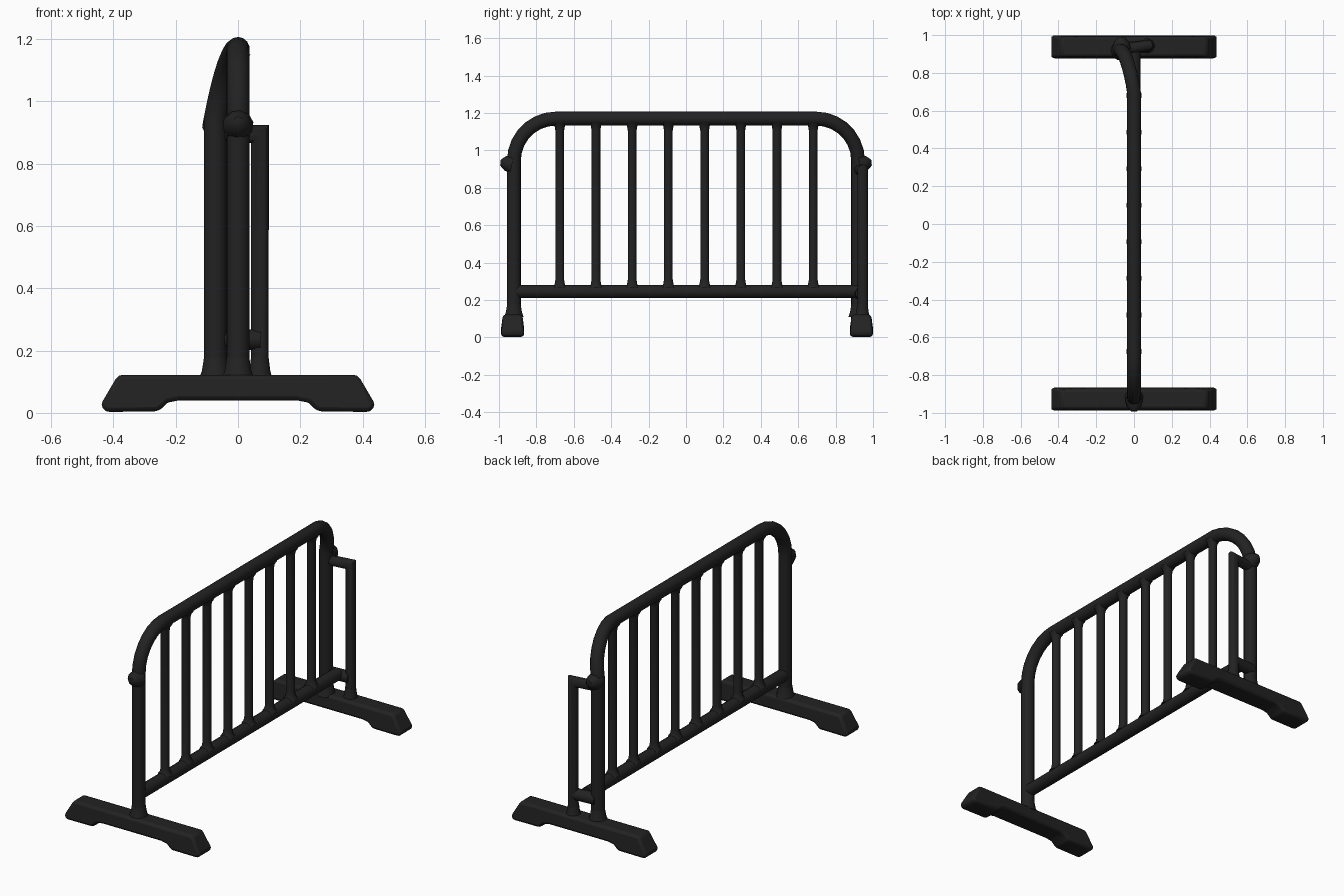
import bpy, bmesh, math
from mathutils import Vector

if "Cube" in bpy.data.objects:
    bpy.data.objects.remove(bpy.data.objects["Cube"])

black = bpy.data.materials.new("matte black")
black.use_nodes = True
black.diffuse_color = (0.016, 0.016, 0.016, 1)
black.node_tree.nodes["Principled BSDF"].inputs["Base Color"].default_value = black.diffuse_color


def finish(name, bm, angle=50):
    bmesh.ops.recalc_face_normals(bm, faces=bm.faces)
    mesh = bpy.data.meshes.new(name)
    bm.to_mesh(mesh)
    bm.free()
    mesh.materials.append(black)
    ob = bpy.data.objects.new(name, mesh)
    bpy.context.collection.objects.link(ob)
    bpy.ops.object.select_all(action='DESELECT')
    ob.select_set(True)
    bpy.context.view_layer.objects.active = ob
    bpy.ops.object.shade_smooth_by_angle(angle=math.radians(angle))
    return ob


def tube(name, points, radius, sides=12, flares=None):
    """Sweep a round section along a path, with an optional radius per point."""
    pts = [Vector(p) for p in points]
    bm = bmesh.new()
    rings = []
    ref = None
    for i, p in enumerate(pts):
        a = (p - pts[i - 1]).normalized() if i else None
        b = (pts[i + 1] - p).normalized() if i + 1 < len(pts) else None
        t = ((a or b) + (b or a)).normalized()
        if ref is None:
            ref = t.orthogonal().normalized()
        u = (ref - t * ref.dot(t)).normalized()
        v = t.cross(u)
        ref = u
        r = flares[i] if flares else radius
        bend = a - b if a and b else Vector()
        # widen the section at a corner so that it is a true mitre
        stretch = 1 / max(0.5, t.dot(a or b)) - 1
        ring = []
        for k in range(sides):
            ang = math.tau * k / sides
            d = (u * math.cos(ang) + v * math.sin(ang)) * r
            if bend.length > 1e-4:
                n = bend.normalized()
                d += n * d.dot(n) * stretch
            ring.append(bm.verts.new(p + d))
        rings.append(ring)
    for lo, hi in zip(rings, rings[1:]):
        for k in range(sides):
            j = (k + 1) % sides
            bm.faces.new((lo[k], lo[j], hi[j], hi[k]))
    bm.faces.new(rings[0])
    bm.faces.new(rings[-1])
    return finish(name, bm)


def upright(name, x, y, z0, z1, r, flare_top=True):
    """Vertical bar that widens where it is welded."""
    f = 0.045
    levels = [(z0, r * 1.7), (z0 + f * 0.4, r * 1.2), (z0 + f, r)]
    levels += [(z1 - f, r), (z1 - f * 0.4, r * 1.2), (z1, r * 1.7)] if flare_top else [(z1, r)]
    return tube(name, [(x, y, z) for z, _ in levels], r, flares=[q for _, q in levels])


# Main bent frame: front post, rounded corner, top rail, corner leaning aside, back post
R = 0.037
lean = -0.073
post_y = 0.92
corner = 0.225
path = [(0, -post_y, 0.1), (0, -post_y, 0.9)]
steps = 7
for i in range(steps + 1):
    a = math.pi / 2 * i / steps
    path.append((0, -post_y + corner * (1 - math.cos(a)), 0.945 + corner * math.sin(a)))
for i in range(steps + 1):
    a = math.pi / 2 * (1 - i / steps)
    shift = lean * (1 - math.sin(a)) ** 0.6
    path.append((shift, post_y - corner * (1 - math.cos(a)), 0.945 + corner * math.sin(a)))
path += [(lean, post_y, 0.9), (lean, post_y, 0.1)]
tube("main_frame", path, R, 14)

# Lower rail and its cross piece between the back posts
tube("lower_rail", [(0, -post_y, 0.245), (0, post_y, 0.245)], 0.036)
tube("lower_cross_piece", [(lean, 0.93, 0.235), (0.07, 0.94, 0.235)], 0.034)

# Vertical bars
for i in range(8):
    upright(f"bar_{i + 1}", 0, -0.675 + i * 0.1936, 0.265, 1.15, 0.024)

# Latch post behind, with its arm back to the frame
tube("latch_post", [(lean, 0.925, 0.895), (0.07, 0.945, 0.895), (0.07, 0.945, 0.1)], 0.029)

# Welded flares where the posts meet the feet
for name, x, y, r in (("front_post", 0, -post_y, R), ("back_post", lean, post_y, R),
                      ("latch_post", 0.07, 0.943, 0.029)):
    tube(name + "_flare", [(x, y, z) for z in (0.11, 0.135, 0.18)], r,
         flares=[r * 1.45, r * 1.2, r])

# Small pointed knobs on the outside of each corner
for name, x, y, s in (("front_knob", 0, -0.93, -1), ("back_knob", lean * 0.9, 0.93, 1)):
    tube(name, [(x, y, 0.925), (x, y + s * 0.035, 0.932), (x, y + s * 0.062, 0.935)], 0.03,
         10, flares=[0.05, 0.04, 0.016])

# Feet: side profile extruded, bevelled, narrower on top
half = [(0.19, 0.04), (0.225, 0.033), (0.255, 0.005), (0.425, 0.003), (0.442, 0.025), (0.385, 0.122)]
outline = half + [(-x, z) for x, z in reversed(half)]
for name, y in (("front_foot", -0.927), ("back_foot", 0.938)):
    bm = bmesh.new()
    face = bm.faces.new([bm.verts.new((x, y - 0.061, z)) for x, z in outline])
    ext = bmesh.ops.extrude_face_region(bm, geom=[face])
    bmesh.ops.translate(bm, vec=(0, 0.122, 0),
                        verts=[g for g in ext["geom"] if isinstance(g, bmesh.types.BMVert)])
    for v in bm.verts:
        if v.co.z > 0.1:
            v.co.y = y + (v.co.y - y) * 0.86
    foot = finish(name, bm)
    bevel = foot.modifiers.new("soft edges", 'BEVEL')
    bevel.width = 0.016
    bevel.segments = 2
    bevel.limit_method = 'ANGLE'
    bevel.angle_limit = math.radians(40)
